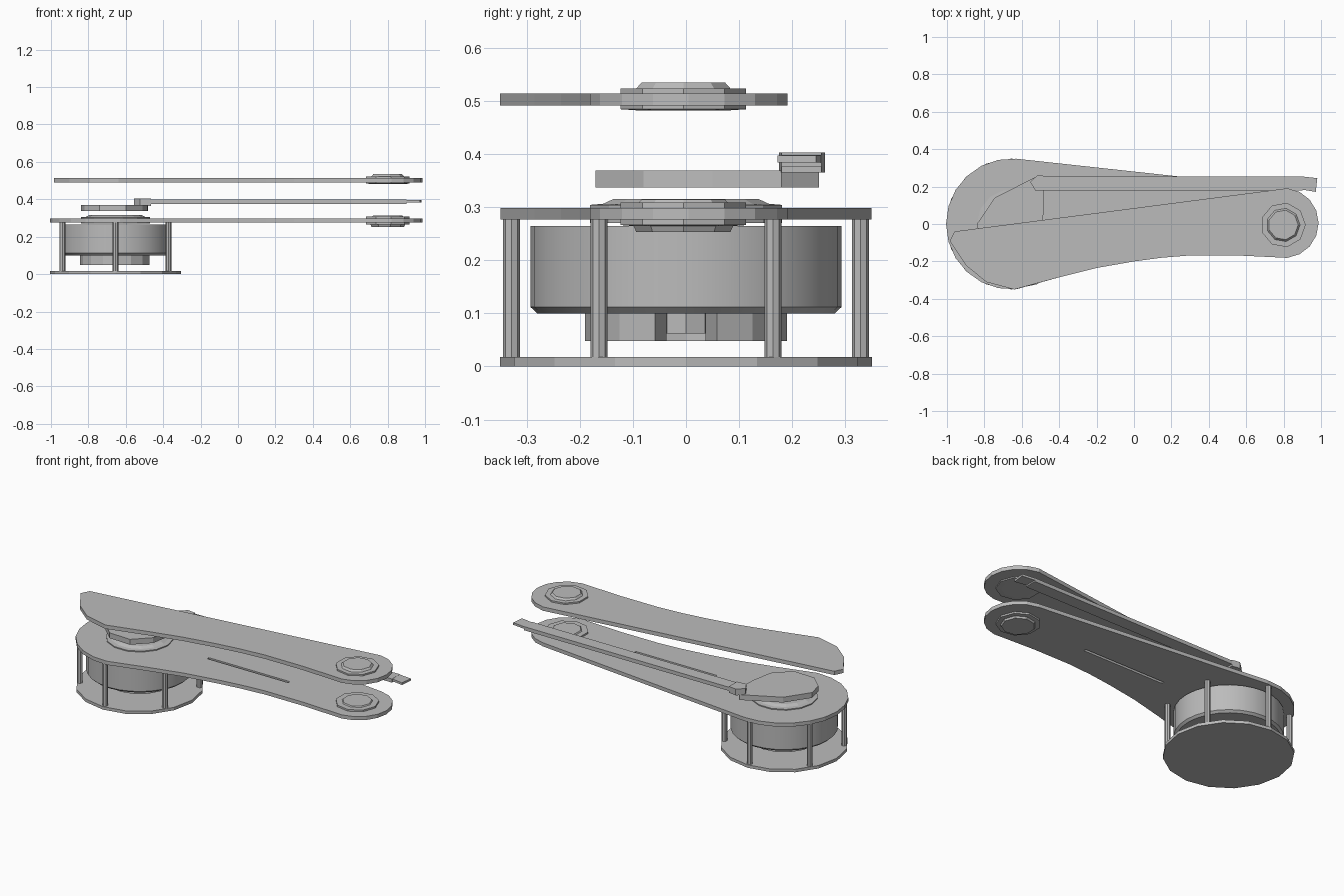
import bpy, bmesh
from math import sin, cos, pi, radians

cube = bpy.data.objects.get("Cube")
if cube:
    bpy.data.objects.remove(cube)

GREY = (0.5, 0.5, 0.5, 1)
metal = bpy.data.materials.new("light_grey")
metal.use_nodes = True
metal.diffuse_color = GREY
metal.node_tree.nodes["Principled BSDF"].inputs["Base Color"].default_value = GREY

SHOULDER = (-0.655, 0)
ELBOW = (0.798, -0.005)


def finish(name, bm):
    bmesh.ops.recalc_face_normals(bm, faces=bm.faces)
    mesh = bpy.data.meshes.new(name)
    bm.to_mesh(mesh)
    bm.free()
    obj = bpy.data.objects.new(name, mesh)
    bpy.context.collection.objects.link(obj)
    mesh.materials.append(metal)
    return obj


def activate(obj):
    bpy.ops.object.select_all(action='DESELECT')
    obj.select_set(True)
    bpy.context.view_layer.objects.active = obj


def arc(center, radius, start, end, steps):
    """Points on an arc, angles in degrees."""
    angles = [radians(start + (end - start) * i / steps) for i in range(steps + 1)]
    return [(center[0] + radius * cos(a), center[1] + radius * sin(a)) for a in angles]


def slab(name, outline, low, high):
    """Flat outline extruded upwards."""
    bm = bmesh.new()
    face = bm.faces.new([bm.verts.new((x, y, low)) for x, y in outline])
    up = bmesh.ops.extrude_face_region(bm, geom=[face])["geom"]
    bmesh.ops.translate(bm, vec=(0, 0, high - low),
                        verts=[v for v in up if isinstance(v, bmesh.types.BMVert)])
    return finish(name, bm)


def turned(name, center, profile, sides, smooth=False):
    """Closed solid from stacked (radius, z) rings."""
    bm = bmesh.new()
    rings = [[bm.verts.new((center[0] + r * cos(2 * pi * i / sides),
                            center[1] + r * sin(2 * pi * i / sides), z))
              for i in range(sides)] for r, z in profile]
    for a, b in zip(rings, rings[1:]):
        for i in range(sides):
            j = (i + 1) % sides
            bm.faces.new((a[i], a[j], b[j], b[i]))
    bm.faces.new(rings[0])
    bm.faces.new(rings[-1])
    obj = finish(name, bm)
    if smooth:
        activate(obj)
        bpy.ops.object.shade_smooth_by_angle(angle=radians(30))
    return obj


# Base plate and its six posts
turned("base_plate", SHOULDER, [(0.35, 0), (0.35, 0.018)], 16)
for i in range(6):
    a = radians(30 + 60 * i)
    spot = (SHOULDER[0] + 0.328 * cos(a), 0.328 * sin(a))
    turned(f"post_{i + 1}", spot, [(0.016, 0.015), (0.016, 0.28)], 8)

# Motor drum with a split collar beneath it
turned("motor_drum", SHOULDER, [(0.28, 0.1), (0.293, 0.112), (0.293, 0.264)], 28, True)
collar = arc(SHOULDER, 0.19, 18, 342, 14) + arc(SHOULDER, 0.12, 342, 18, 14)
slab("motor_collar", collar, 0.048, 0.104)
turned("motor_shaft", SHOULDER, [(0.05, 0.062), (0.05, 0.102)], 8)

# Edges shared by the two arm plates
tip = arc((0.8, 0.005), 0.187, 84, -84, 8)
front_edge = [(0.55, -0.168), (0.3, -0.168), (0.15, -0.18), (0, -0.2),
              (-0.2, -0.235), (-0.4, -0.285)]

# Lower arm plate with a narrow slot
lower = slab("lower_arm_plate", tip + front_edge + arc(SHOULDER, 0.35, 274, 86, 12),
             0.276, 0.298)
cutter = slab("slot_cutter", [(-0.2, -0.008), (0.34, -0.008), (0.34, 0.008), (-0.2, 0.008)],
              0.25, 0.32)
cutter.hide_render = True
cut = lower.modifiers.new("slot", 'BOOLEAN')
cut.operation = 'DIFFERENCE'
cut.solver = 'EXACT'
cut.object = cutter
activate(lower)
bpy.ops.object.modifier_apply(modifier=cut.name)
bpy.data.objects.remove(cutter)

# Upper arm plate with one straight rear edge
slab("upper_arm_plate", tip + front_edge
     + [(-0.64, -0.35), (-0.79, -0.31), (-0.9, -0.22), (-0.985, -0.09), (-0.96, -0.04)],
     0.491, 0.514)

# Elbow hubs
turned("lower_elbow_hub", ELBOW,
       [(0.09, 0.253), (0.095, 0.264), (0.12, 0.266), (0.12, 0.308), (0.085, 0.308),
        (0.08, 0.314)], 9)
turned("upper_elbow_hub", ELBOW,
       [(0.09, 0.482), (0.12, 0.484), (0.12, 0.523), (0.09, 0.523), (0.08, 0.534)], 9)

# Shoulder bearing and the pulley above it
turned("shoulder_bearing", SHOULDER,
       [(0.185, 0.27), (0.185, 0.304), (0.16, 0.306), (0.14, 0.315)], 14)
slab("shoulder_pulley",
     [(-0.84, 0), (-0.745, 0.14), (-0.53, 0.25), (-0.48, 0.18), (-0.485, 0.05),
      (-0.51, -0.08), (-0.6, -0.17), (-0.74, -0.165), (-0.82, -0.09)], 0.337, 0.369)

# Drive belt with its bent ends
slab("drive_belt", [(-0.47, 0.18), (0.9, 0.18), (0.9, 0.255), (-0.47, 0.255)], 0.376, 0.398)
slab("belt_near_end", [(-0.555, 0.225), (-0.525, 0.175), (-0.465, 0.18), (-0.465, 0.255),
                       (-0.515, 0.262)], 0.365, 0.403)
slab("belt_far_end", [(0.89, 0.185), (0.972, 0.172), (0.98, 0.245), (0.89, 0.255)],
     0.384, 0.397)
